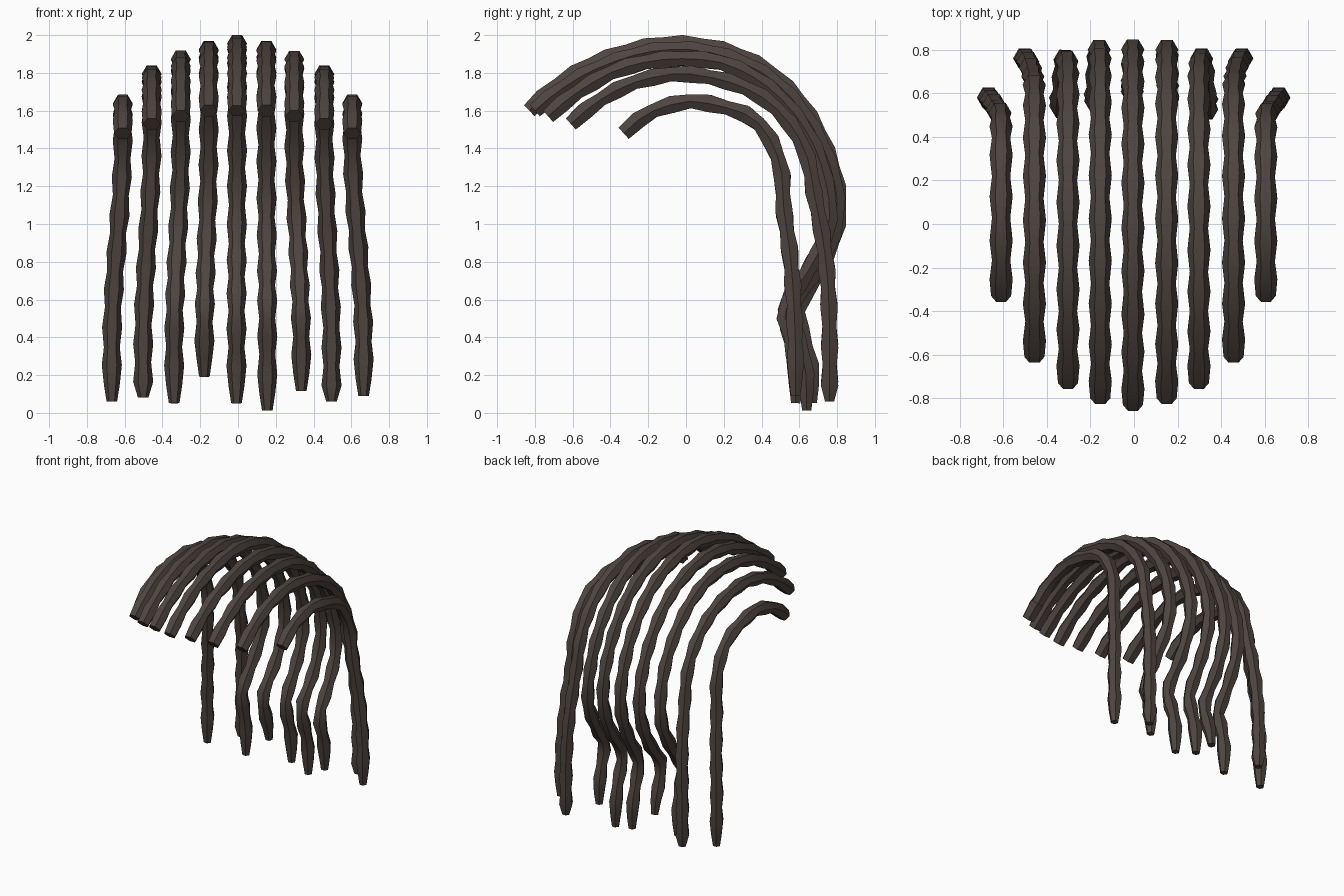
import bpy, bmesh, math
from mathutils import Vector

if "Cube" in bpy.data.objects:
    bpy.data.objects.remove(bpy.data.objects["Cube"], do_unlink=True)

SIDES = 6
STEP = 0.1

hair = bpy.data.materials.new("dark_brown_hair")
hair.use_nodes = True
colour = (0.075, 0.058, 0.051, 1)
hair.diffuse_color = colour
hair.node_tree.nodes["Principled BSDF"].inputs["Base Color"].default_value = colour
hair.node_tree.nodes["Principled BSDF"].inputs["Roughness"].default_value = 0.8

# Side profiles (y, z) from the front tip, over the crown and down the back
centre = [(-.83, 1.60), (-.70, 1.72), (-.5, 1.845), (-.25, 1.93), (-.03, 1.955), (.2, 1.92),
          (.42, 1.82), (.6, 1.65), (.72, 1.45), (.79, 1.25), (.81, 1.1), (.79, .95),
          (.71, .76), (.60, .57), (.61, .43), (.66, .25), (.67, 0)]
inner = [(-.80, 1.60), (-.68, 1.70), (-.5, 1.81), (-.25, 1.90), (-.02, 1.925), (.2, 1.89),
         (.42, 1.79), (.59, 1.63), (.71, 1.44), (.78, 1.25), (.80, 1.1), (.78, .95),
         (.69, .75), (.56, .57), (.58, .43), (.63, .25), (.64, 0)]
middle = [(-.73, 1.57), (-.6, 1.68), (-.4, 1.80), (-.2, 1.86), (0, 1.875), (.2, 1.85),
          (.4, 1.75), (.56, 1.60), (.68, 1.41), (.74, 1.22), (.76, 1.08), (.74, .93),
          (.64, .74), (.525, .56), (.55, .42), (.58, .25), (.58, 0)]
outer = [(-.61, 1.53), (-.48, 1.64), (-.3, 1.74), (-.1, 1.79), (.05, 1.79), (.25, 1.745),
         (.42, 1.66), (.55, 1.53), (.64, 1.36), (.68, 1.15), (.72, .95), (.75, .7),
         (.76, .4), (.76, 0)]
edge = [(-.33, 1.48), (-.22, 1.575), (-.1, 1.625), (.02, 1.65), (.2, 1.62), (.36, 1.555),
        (.46, 1.42), (.51, 1.25), (.515, 1.1), (.55, .85), (.57, .6), (.58, .3), (.58, 0)]

# name, profile, x on the crown, x at the tip, height of the lower tip
locks = [("far_right_lock", edge, -.61, -.668, .05), ("outer_right_lock", outer, -.457, -.502, .08),
         ("middle_right_lock", middle, -.303, -.338, .04), ("inner_right_lock", inner, -.155, -.178, .19),
         ("centre_lock", centre, -.005, -.008, .05), ("inner_left_lock", inner, .15, .155, .01),
         ("middle_left_lock", middle, .298, .335, .115), ("outer_left_lock", outer, .457, .495, .06),
         ("far_left_lock", edge, .605, .665, .09)]


def smooth_path(points):
    """Dense Catmull-Rom curve through the profile."""
    p = [Vector(q) for q in points]
    p = [2 * p[0] - p[1]] + p + [2 * p[-1] - p[-2]]
    out = []
    for a, b, c, d in zip(p, p[1:], p[2:], p[3:]):
        for i in range(20):
            t = i / 20
            out.append(.5 * (2 * b + (c - a) * t + (2 * a - 5 * b + 4 * c - d) * t ** 2
                             + (3 * b - a - 3 * c + d) * t ** 3))
    return out + [p[-2]]


def resample(path):
    """Even spacing along the path."""
    lengths = [0]
    for a, b in zip(path, path[1:]):
        lengths.append(lengths[-1] + (b - a).length)
    count = round(lengths[-1] / STEP)
    out, j = [], 0
    for i in range(count + 1):
        goal = lengths[-1] * i / count
        while j < len(path) - 1 and lengths[j] < goal - 1e-6:
            j += 1
        out.append(path[j])
    return out


def make_lock(name, profile, x_top, x_tip, z_tip):
    flat = [q for q in smooth_path(profile) if q.y >= z_tip or q.x < 0]
    path = []
    for q in resample(flat):
        f = min(max((1.45 - q.y) / 1.1, 0), 1) if q.x > 0 else 0
        path.append(Vector((x_top + (x_tip - x_top) * f * f * (3 - 2 * f), q.x, q.y)))
    bm = bmesh.new()
    rings = []
    last = len(path) - 1
    for i, c in enumerate(path):
        tangent = (path[min(i + 1, last)] - path[max(i - 1, 0)]).normalized()
        up = tangent.cross(Vector((1, 0, 0))).normalized()
        side = up.cross(tangent)
        # Knotted thickness, narrower at the lower tip
        radius = .053 if i % 2 else .042
        if i == last:
            radius = .028
        elif i == 0:
            radius = .046
        ring = []
        for k in range(SIDES):
            a = math.tau * k / SIDES
            ring.append(bm.verts.new(c + radius * (side * math.cos(a) + up * math.sin(a))))
        rings.append(ring)
    for r, s in zip(rings, rings[1:]):
        for k in range(SIDES):
            n = (k + 1) % SIDES
            bm.faces.new((r[k], r[n], s[n], s[k]))
    bm.faces.new(rings[0])
    bm.faces.new(rings[-1])
    bmesh.ops.recalc_face_normals(bm, faces=bm.faces)
    mesh = bpy.data.meshes.new(name)
    bm.to_mesh(mesh)
    bm.free()
    mesh.materials.append(hair)
    obj = bpy.data.objects.new(name, mesh)
    bpy.context.collection.objects.link(obj)
    return obj


objects = [make_lock(*lock) for lock in locks]
bpy.ops.object.select_all(action='DESELECT')
for obj in objects:
    obj.select_set(True)
bpy.context.view_layer.objects.active = objects[0]
bpy.ops.object.shade_smooth_by_angle(angle=math.radians(50))
